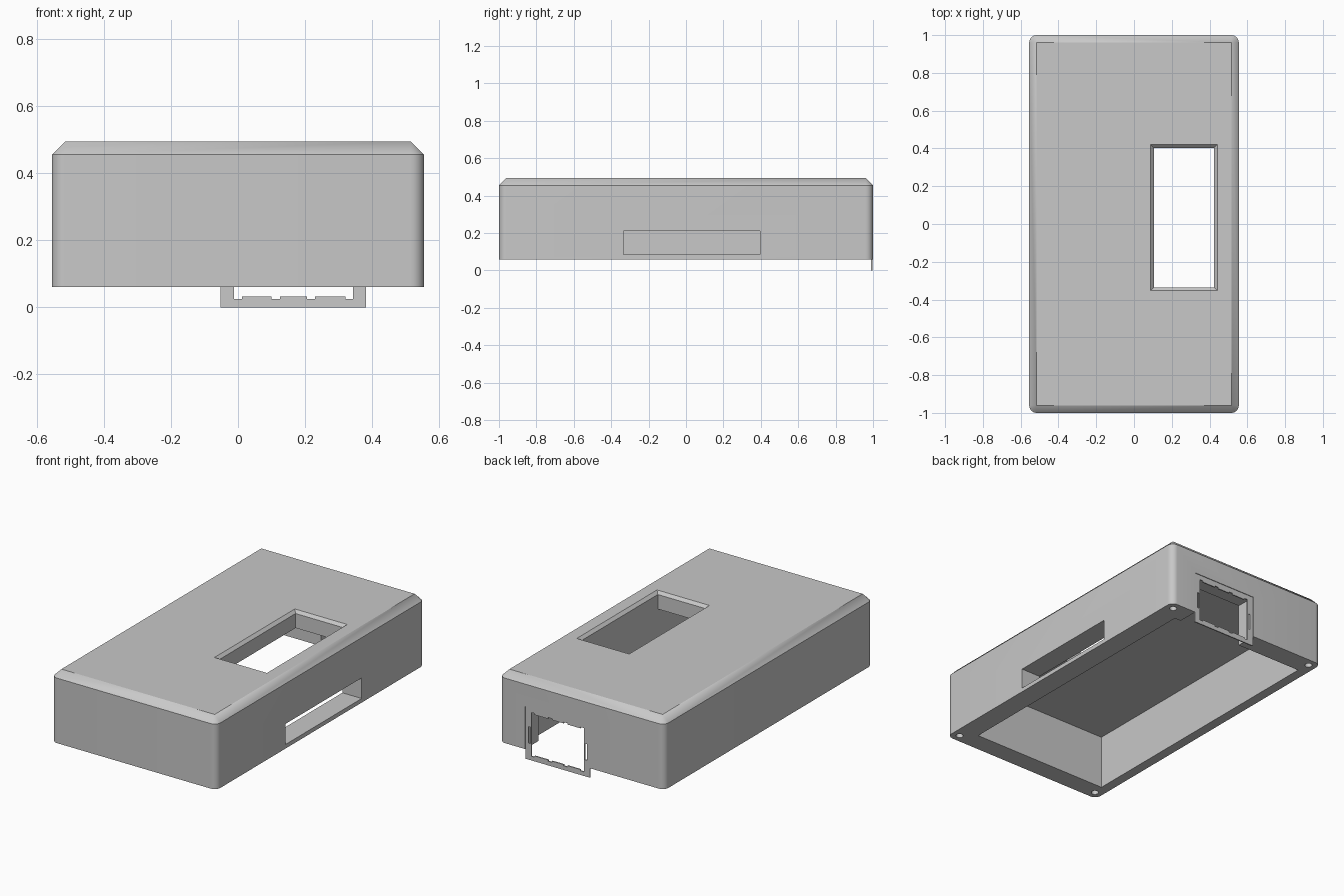
import bpy, bmesh, math
from mathutils import Vector

cube = bpy.data.objects.get("Cube")
if cube:
    bpy.data.objects.remove(cube, do_unlink=True)

grey = bpy.data.materials.new("plain_grey")
grey.use_nodes = True
grey.diffuse_color = (0.58, 0.58, 0.58, 1)
grey.node_tree.nodes["Principled BSDF"].inputs["Base Color"].default_value = grey.diffuse_color


def hull(name, points):
    """Convex solid around the given points, with flat regions merged."""
    bm = bmesh.new()
    for p in points:
        bm.verts.new(p)
    bmesh.ops.convex_hull(bm, input=bm.verts[:])
    bmesh.ops.dissolve_limit(bm, angle_limit=0.01, verts=bm.verts[:], edges=bm.edges[:])
    bmesh.ops.recalc_face_normals(bm, faces=bm.faces[:])
    mesh = bpy.data.meshes.new(name)
    bm.to_mesh(mesh)
    bm.free()
    mesh.materials.append(grey)
    obj = bpy.data.objects.new(name, mesh)
    bpy.context.collection.objects.link(obj)
    return obj


def rect(x, y, z):
    return [(a, b, z) for a in x for b in y]


def box(name, x, y, z):
    return hull(name, rect(x, y, z[0]) + rect(x, y, z[1]))


def ring(cx, cy, r, z, n):
    return [(cx + r * math.cos(2 * math.pi * i / n), cy + r * math.sin(2 * math.pi * i / n), z)
            for i in range(n)]


def cut(target, cutter):
    """Subtract the cutter and throw it away."""
    cutter.hide_render = True
    mod = target.modifiers.new("cut", "BOOLEAN")
    mod.operation, mod.solver, mod.object = "DIFFERENCE", "EXACT", cutter
    bpy.context.view_layer.objects.active = target
    bpy.ops.object.modifier_apply(modifier=mod.name)
    bpy.data.objects.remove(cutter, do_unlink=True)


# Case: rounded upright corners, chamfered top with a sharp-cornered flat
W, L, R = 0.555, 1.0, 0.04
BASE, SHOULDER, TOP = 0.06, 0.455, 0.495
outline = []
for sx in (-1, 1):
    for sy in (-1, 1):
        for z in (BASE, SHOULDER):
            outline += ring(sx * (W - R), sy * (L - R), R, z, 32)
case = hull("case", outline + rect((R - W, W - R), (R - L, L - R), TOP))

# Hollow underside
cut(case, box("cavity", (-0.495, 0.425), (-0.88, 0.87), (0, 0.39)))

# Screen window with a bevelled rim
wx, wy, rim = (0.105, 0.424), (-0.335, 0.403), 0.017
cut(case, box("window", wx, wy, (0.3, 0.6)))
steps = ((0, TOP - rim), (rim, TOP), (2 * rim, TOP + rim))
cut(case, hull("window_rim", [p for g, z in steps
                              for p in rect((wx[0] - g, wx[1] + g), (wy[0] - g, wy[1] + g), z)]))

# Side slot
cut(case, box("side_slot", (0.35, 0.7), (-0.335, 0.395), (0.085, 0.21)))

# Rear port recess, open at the bottom
port_x, port_top = (-0.052, 0.382), 0.32
cut(case, box("port_recess", port_x, (0.8, 1.1), (0, port_top)))

# Screw holes in the four bottom corners
for sx in (-1, 1):
    for sy in (-1, 1):
        c = (sx * 0.505, sy * 0.95)
        cut(case, hull("screw_hole", ring(*c, 0.021, 0, 20) + ring(*c, 0.021, 0.3, 20)))

# Thin rear port plate with a notched opening
plate = box("port_plate", port_x, (0.989, 0.996), (0, port_top))
cut(plate, box("opening", (-0.012, 0.343), (0.9, 1.1), (0.033, 0.283)))
for x in ((-0.012, 0.012), (0.1, 0.125), (0.205, 0.23), (0.32, 0.343)):
    cut(plate, box("notch", x, (0.9, 1.1), (0.025, 0.291)))
for x in ((-0.031, -0.018), (0.349, 0.362)):
    cut(plate, box("ear_slot", x, (0.9, 1.1), (0.1, 0.2)))

# Smooth the rounded corners, keep the edges crisp
bpy.ops.object.select_all(action="DESELECT")
case.select_set(True)
bpy.context.view_layer.objects.active = case
bpy.ops.object.shade_smooth_by_angle(angle=math.radians(28))
